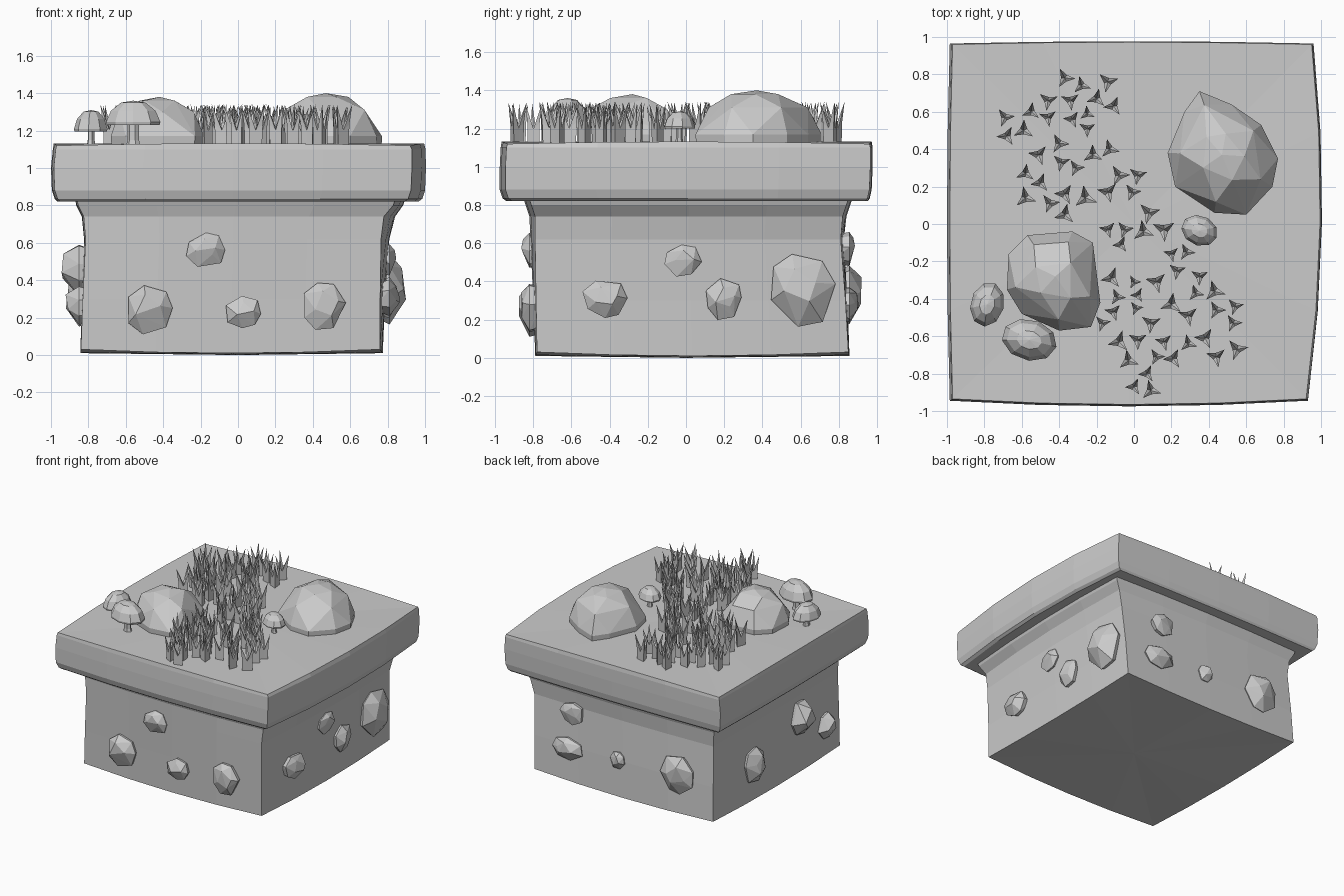
import bpy, bmesh, math, random
from mathutils import Vector

if "Cube" in bpy.data.objects:
    bpy.data.objects.remove(bpy.data.objects["Cube"])

random.seed(7)
grey = bpy.data.materials.new("stone_grey")
grey.diffuse_color = (0.6, 0.6, 0.6, 1)
grey.use_nodes = True
grey.node_tree.nodes["Principled BSDF"].inputs["Base Color"].default_value = grey.diffuse_color


def finish(name, bm):
    bmesh.ops.recalc_face_normals(bm, faces=bm.faces)
    me = bpy.data.meshes.new(name)
    bm.to_mesh(me)
    bm.free()
    me.materials.append(grey)
    ob = bpy.data.objects.new(name, me)
    bpy.context.collection.objects.link(ob)
    return ob


def bridge(bm, rings):
    for a, b in zip(rings, rings[1:]):
        n = len(a)
        for i in range(n):
            bm.faces.new((a[i], a[(i + 1) % n], b[(i + 1) % n], b[i]))


def fan(bm, ring, co):
    c = bm.verts.new(co)
    for i in range(len(ring)):
        bm.faces.new((ring[i], ring[(i + 1) % len(ring)], c))


def hull(name, points):
    bm = bmesh.new()
    for p in points:
        bm.verts.new(p)
    bmesh.ops.convex_hull(bm, input=bm.verts)
    junk = [v for v in bm.verts if not v.link_faces]
    bmesh.ops.delete(bm, geom=junk, context='VERTS')
    return finish(name, bm)


# Bulging block lofted through rings of (z, left, right front, right back, front, back, bulge)
def block(name, rows, bulge, sag, z_bottom, z_top, seg=4):
    bm = bmesh.new()
    rings = []
    for k, (z, xl, xf, xb, yf, yb, amount) in enumerate(rows):
        c = [Vector(p) for p in ((xl, yf, z), (xf, yf, z), (xb, yb, z), (xl, yb, z))]
        out = [Vector(p) for p in ((0, -1, 0), (1, 0, 0), (0, 1, 0), (-1, 0, 0))]
        ring = []
        for s in range(4):
            for i in range(seg):
                t = i / seg
                w = 1 - (2 * t - 1) ** 2
                p = c[s].lerp(c[(s + 1) % 4], t) + out[s] * bulge[s] * w * amount
                if k == 0:
                    p.z -= sag[0] * w
                if k == len(rows) - 1:
                    p.z += sag[1] * w
                ring.append(bm.verts.new(p))
        rings.append(ring)
    bridge(bm, rings)
    fan(bm, rings[0], (0, 0, z_bottom))
    fan(bm, rings[-1], (0, 0, z_top))
    return finish(name, bm)


block("soil_body", [
    (.03, -.84, .76, .77, -.78, .85, .3),
    (.30, -.83, .76, .78, -.785, .835, .5),
    (.62, -.815, .765, .80, -.79, .81, .8),
    (.74, -.825, .78, .83, -.79, .82, 1),
    (.80, -.855, .83, .87, -.81, .84, 1),
    (.83, -.86, .84, .88, -.82, .85, 1)],
    (.03, .03, .02, .01), (.02, 0), 0, .83)

block("top_slab", [
    (.82, -.95, .89, .92, -.91, .94, 1),
    (.835, -.965, .91, .94, -.93, .95, 1),
    (.88, -.98, .925, .955, -.945, .96, 1),
    (1.0, -.985, .93, .96, -.945, .965, 1),
    (1.10, -.975, .93, .955, -.94, .965, 1),
    (1.12, -.97, .92, .95, -.935, .96, 1)],
    (.03, .06, .012, .015), (0, .012), .82, 1.132)


# Boulders: ground outline stepped in towards a peak
def boulder(name, outline, peak, levels):
    pts = [Vector(peak)]
    for j, (z, s) in enumerate(levels):
        for i, (x, y) in enumerate(outline):
            if j > 1 and (i + j) % 2:
                continue
            k = s * random.uniform(.95, 1.05) if j > 1 else s
            pts.append(Vector((peak[0] + (x - peak[0]) * k,
                               peak[1] + (y - peak[1]) * k, z)))
    hull(name, pts)


boulder("large_boulder",
        [(.35, .71), (.27, .6), (.18, .38), (.22, .2), (.43, .06), (.6, .05),
         (.74, .2), (.77, .35), (.68, .53), (.52, .64)], (.47, .37, 1.40),
        [(1.10, .99), (1.17, 1), (1.31, .80), (1.38, .42)])
boulder("round_boulder",
        [(-.33, -.04), (-.22, -.1), (-.18, -.42), (-.23, -.55), (-.4, -.57),
         (-.6, -.48), (-.68, -.35), (-.67, -.16), (-.57, -.06)], (-.42, -.28, 1.38),
        [(1.10, .98), (1.17, 1), (1.30, .80), (1.36, .42)])


# Mushrooms: faceted oval cap on a short stem
def mushroom(name, x, y, rx, ry, turn, rim, top):
    bm = bmesh.new()
    h = top - rim

    def ring(k, z, n=9):
        r = []
        for i in range(n):
            a = 2 * math.pi * i / n
            u, v = rx * k * math.cos(a), ry * k * math.sin(a)
            r.append(bm.verts.new((x + u * math.cos(turn) - v * math.sin(turn),
                                   y + u * math.sin(turn) + v * math.cos(turn), z)))
        return r
    cap = [ring(.75, rim), ring(.97, rim), ring(1, rim + .12 * h),
           ring(.82, rim + .58 * h), ring(.45, rim + .92 * h)]
    bridge(bm, cap)
    fan(bm, cap[0], (x, y, rim + .02))
    fan(bm, cap[-1], (x, y, top))
    stem = [ring(.28, 1.11, 6), ring(.21, 1.15, 6), ring(.21, rim + .03, 6)]
    bridge(bm, stem)
    finish(name, bm)


mushroom("front_mushroom", -.56, -.62, .15, .11, -.25, 1.23, 1.36)
mushroom("left_mushroom", -.785, -.43, .09, .12, -.25, 1.195, 1.31)
mushroom("small_mushroom", .35, -.035, .1, .08, -.4, 1.20, 1.29)

# Grass: triangular tufts, each with three prongs spreading from a hollow centre
spots = [(-.37, .78), (-.28, .74), (-.14, .76), (-.34, .66), (-.46, .66), (-.2, .67),
         (-.11, .63), (-.69, .57), (-.55, .6), (-.46, .57), (-.33, .56), (-.25, .59),
         (-.25, .51), (-.68, .47), (-.59, .5), (-.4, .43), (-.51, .37), (-.39, .33),
         (-.31, .3), (-.22, .37), (-.13, .4), (-.58, .27), (-.5, .22), (-.58, .14),
         (-.37, .16), (-.45, .11), (-.37, .05), (-.26, .14), (-.14, .17), (-.08, .26),
         (.02, .26), (-.01, .17), (.08, .06), (-.14, -.03), (-.05, -.03), (-.07, -.11),
         (.05, -.04), (.16, -.03), (.2, -.16), (.28, -.15), (.23, -.25), (.35, -.28),
         (-.12, -.29), (0, -.31), (.12, -.31), (-.09, -.39), (.02, -.38), (.2, -.43),
         (.33, -.37), (.43, -.36), (-.11, -.47), (-.17, -.53), (.01, -.45), (.09, -.53),
         (.29, -.49), (.44, -.46), (.54, -.44), (.53, -.53), (-.08, -.63), (.02, -.62),
         (.16, -.63), (.29, -.64), (.38, -.61), (.55, -.67), (.44, -.71), (-.03, -.73),
         (.12, -.71), (.21, -.72), (.07, -.8), (0, -.87), (.09, -.89)]
bm = bmesh.new()
for x, y in spots:
    near = min(math.hypot(x - p, y - q) for p, q in spots if (p, q) != (x, y))
    r = min(max(near * .56, .036), .06) * random.uniform(.9, 1.08)
    h = min(.10 + 2.2 * r, .215)
    a0 = random.uniform(0, 2.1)

    def at(step, k, z):
        a = a0 + step * math.pi / 3
        return bm.verts.new((x + r * k * math.cos(a), y + r * k * math.sin(a), 1.125 + z))
    base = [at(i, .36 if i % 2 else .72, -.02) for i in range(6)]
    mid = [at(i, .38 if i % 2 else .78, (.36 if i % 2 else .5) * h) for i in range(6)]
    bridge(bm, [base, mid])
    pit = at(0, 0, .33 * h)
    for i in (0, 2, 4):
        tip = at(i, 1.05, h)
        loop = [mid[i - 1], mid[i], mid[i + 1], pit]
        for j in range(4):
            bm.faces.new((loop[j], loop[(j + 1) % 4], tip))
finish("grass_tufts", bm)


# Stones half buried in the side walls: u along the wall, d outwards
def side_stone(name, place, u, z, w, h, depth):
    pts = []
    n = 7
    angles = [2 * math.pi * (i + random.uniform(-.25, .25)) / n for i in range(n)]
    slide = random.uniform(-.1, .1)
    for d, s, step in ((-.06, .8, 1), (.015, 1, 1), (depth, .5, 2)):
        for a in angles[::step]:
            k = s * random.uniform(.9, 1.06)
            pts.append(place(u + w / 2 * (k * math.cos(a) + slide * (s < .6)),
                             z + h / 2 * (k * math.sin(a) + .12 * (s < .6)),
                             d + (random.uniform(-.02, .01) if s < .6 else 0)))
    hull(name, pts)


walls = {
    "front": (lambda u, z, d: (u, -.805 - d, z),
              [(-.48, .24, .28, .28, .06), (.03, .23, .2, .18, .05),
               (.46, .26, .25, .28, .06), (-.17, .56, .22, .2, .05)]),
    "right": (lambda u, z, d: (.795 + d, u, z),
              [(-.42, .31, .25, .2, .06), (.2, .3, .2, .23, .06),
               (.61, .35, .36, .41, .10), (-.015, .51, .2, .17, .05)]),
    "back": (lambda u, z, d: (u, .84 + d, z),
             [(.43, .57, .21, .19, .05), (.47, .28, .27, .19, .06),
              (.02, .3, .13, .15, .05), (-.52, .33, .31, .32, .07)]),
    "left": (lambda u, z, d: (-.835 - d, u, z),
             [(.32, .29, .27, .3, .08), (-.28, .45, .25, .3, .1),
              (-.6, .26, .2, .22, .08)]),
}
for side, (place, stones) in walls.items():
    for i, s in enumerate(stones):
        side_stone(f"{side}_stone_{i + 1}", place, *s)
